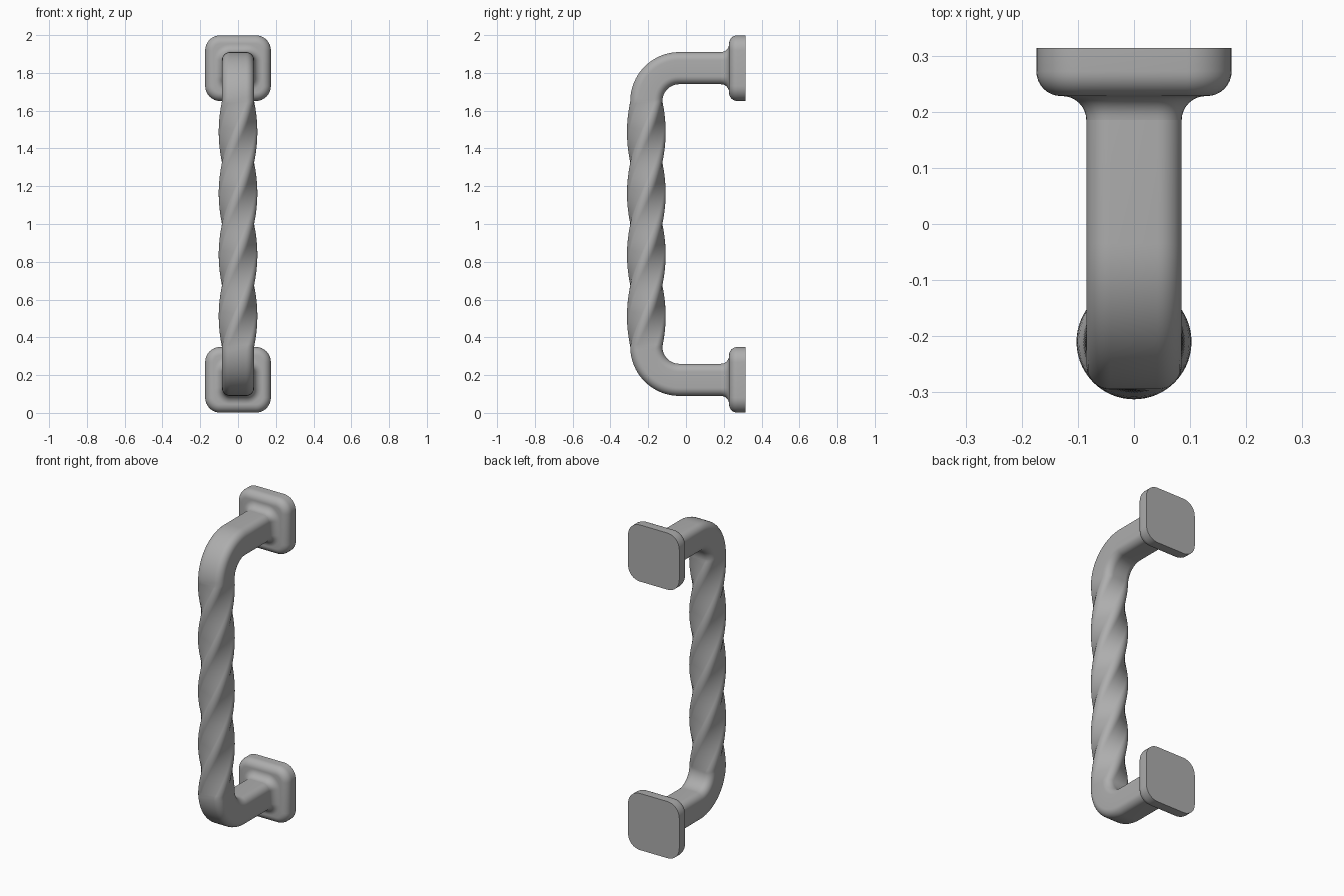
import bpy
import bmesh
from math import sin, cos, pi, radians
from mathutils import Vector, Matrix

cube = bpy.data.objects.get("Cube")
if cube:
    bpy.data.objects.remove(cube, do_unlink=True)

# Material
metal = bpy.data.materials.new("satin grey metal")
metal.use_nodes = True
GREY = (0.42, 0.42, 0.42, 1)
metal.diffuse_color = GREY
metal.node_tree.nodes["Principled BSDF"].inputs["Base Color"].default_value = GREY

HALF, ROUND = 0.085, 0.043        # square bar section
BAR_Y, BEND = -0.21, 0.175        # grip position and bend radius
LEG_Z = (0.175, 1.825)            # heights of the two legs
JOIN_Y, FACE_Y, WALL_Y = 0.185, 0.228, 0.314
X = Vector((1, 0, 0))


def section(half, radius, steps=8):
    """Rounded square, counter-clockwise."""
    pts = []
    for corner in range(4):
        turn = Matrix.Rotation(corner * pi / 2, 2)
        for i in range(steps + 1):
            a = i / steps * pi / 2
            inner = half - radius
            pts.append(turn @ Vector((inner + radius * cos(a), inner + radius * sin(a))))
    return pts


def loft(name, rings, cap_end=False):
    """Each ring is centre, tangent, half width, corner radius, twist."""
    bm = bmesh.new()
    loops = []
    for centre, tangent, half, radius, twist in rings:
        v_axis = tangent.cross(X)
        spin = Matrix.Rotation(twist, 2)
        pts = [spin @ p for p in section(half, radius)]
        loops.append([bm.verts.new(centre + X * p.x + v_axis * p.y) for p in pts])
    n = len(loops[0])
    for a, b in zip(loops, loops[1:]):
        for i in range(n):
            j = (i + 1) % n
            bm.faces.new((a[i], a[j], b[j], b[i]))
    if cap_end:
        bm.faces.new(loops[-1])
    mesh = bpy.data.meshes.new(name)
    bm.to_mesh(mesh)
    bm.free()
    mesh.materials.append(metal)
    obj = bpy.data.objects.new(name, mesh)
    bpy.context.collection.objects.link(obj)
    bpy.ops.object.select_all(action="DESELECT")
    obj.select_set(True)
    bpy.context.view_layer.objects.active = obj
    bpy.ops.object.shade_smooth_by_angle(angle=radians(40))
    return obj


# Handle bar: leg, bend, twisted grip, bend, leg
low, high = LEG_Z
bend_y = BAR_Y + BEND
bar = [(Vector((0, JOIN_Y, low)), Vector((0, -1, 0)), HALF, ROUND, 0)]
BEND_STEPS, TWIST_STEPS = 20, 112
for i in range(BEND_STEPS + 1):
    a = i / BEND_STEPS * pi / 2
    centre = Vector((0, bend_y - BEND * sin(a), low + BEND * (1 - cos(a))))
    bar.append((centre, Vector((0, -cos(a), sin(a))), HALF, ROUND, 0))
grip_low, grip_high = low + BEND, high - BEND
for i in range(1, TWIST_STEPS):
    t = i / TWIST_STEPS
    z = grip_low + (grip_high - grip_low) * t
    bar.append((Vector((0, BAR_Y, z)), Vector((0, 0, 1)), HALF, ROUND, 2 * pi * t))
for i in range(BEND_STEPS + 1):
    a = i / BEND_STEPS * pi / 2
    centre = Vector((0, bend_y - BEND * cos(a), high - BEND * (1 - sin(a))))
    bar.append((centre, Vector((0, sin(a), cos(a))), HALF, ROUND, 0))
bar.append((Vector((0, JOIN_Y, high)), Vector((0, 1, 0)), HALF, ROUND, 0))
loft("twisted_handle_bar", bar)

# Mounting plates: concave neck fillet, rounded front edge, flat back
FILLET = FACE_Y - JOIN_Y
PLATE_HALF, PLATE_ROUND, EDGE = 0.174, 0.08, 0.044
STEPS = 8
for name, z in zip(("lower_mounting_plate", "upper_mounting_plate"), LEG_Z):
    profile = []
    for i in range(STEPS + 1):
        a = i / STEPS * pi / 2
        grow = FILLET * (1 - cos(a))
        profile.append((JOIN_Y + FILLET * sin(a), HALF + grow, ROUND + grow))
    for i in range(STEPS + 1):
        a = i / STEPS * pi / 2
        shrink = EDGE * (1 - sin(a))
        profile.append((FACE_Y + EDGE * (1 - cos(a)), PLATE_HALF - shrink, PLATE_ROUND - shrink))
    profile.append((WALL_Y, PLATE_HALF, PLATE_ROUND))
    loft(name, [(Vector((0, y, z)), Vector((0, 1, 0)), half, radius, 0)
                for y, half, radius in profile], cap_end=True)
